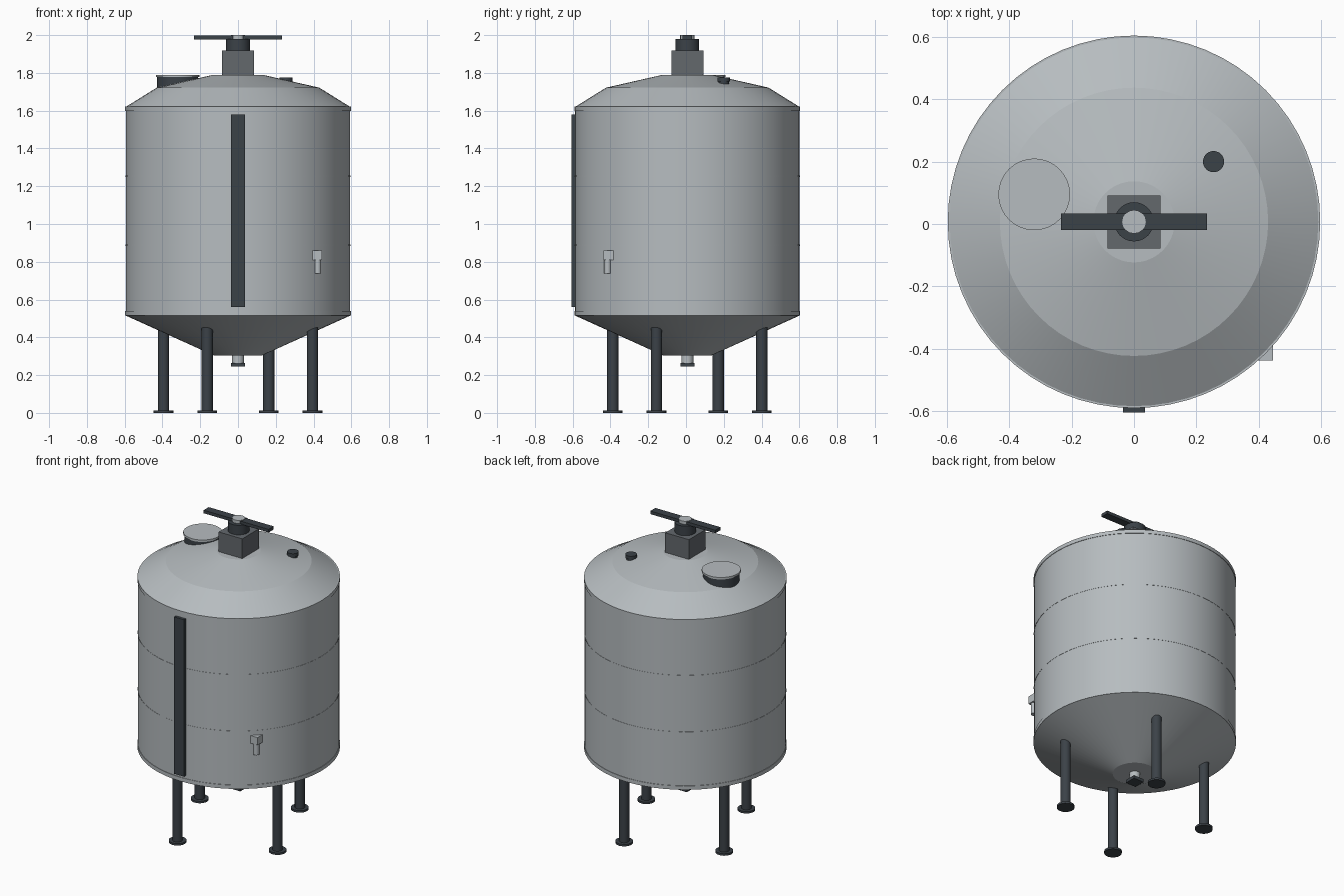
import bpy, bmesh, math

if "Cube" in bpy.data.objects:
    bpy.data.objects.remove(bpy.data.objects["Cube"])

CY = 0.007  # tank axis sits slightly back because the front strip protrudes


def material(name, rgb):
    m = bpy.data.materials.new(name)
    m.diffuse_color = (*rgb, 1)
    m.use_nodes = True
    m.node_tree.nodes["Principled BSDF"].inputs["Base Color"].default_value = m.diffuse_color
    return m


STEEL = material("brushed steel", (0.47, 0.505, 0.525))
DARK = material("dark grey", (0.044, 0.054, 0.064))
GREY = material("mid grey", (0.125, 0.138, 0.152))


def finish(name, bm, mat, angle=None):
    bmesh.ops.recalc_face_normals(bm, faces=bm.faces)
    me = bpy.data.meshes.new(name)
    bm.to_mesh(me)
    bm.free()
    me.materials.append(mat)
    ob = bpy.data.objects.new(name, me)
    bpy.context.collection.objects.link(ob)
    if angle:
        bpy.ops.object.select_all(action='DESELECT')
        ob.select_set(True)
        bpy.context.view_layer.objects.active = ob
        bpy.ops.object.shade_smooth_by_angle(angle=math.radians(angle))
    return ob


def lathe(name, profile, mat, x=0, y=CY, seg=24, angle=35):
    """Revolve (radius, z) points about a vertical axis and cap both ends."""
    bm = bmesh.new()
    rings = []
    for r, z in profile:
        rings.append([bm.verts.new((x + r * math.cos(2 * math.pi * i / seg),
                                    y + r * math.sin(2 * math.pi * i / seg), z))
                      for i in range(seg)])
    for a, b in zip(rings, rings[1:]):
        for i in range(seg):
            j = (i + 1) % seg
            bm.faces.new((a[i], a[j], b[j], b[i]))
    bm.faces.new(rings[0])
    bm.faces.new(rings[-1])
    return finish(name, bm, mat, angle)


def cyl(name, r, z0, z1, mat, **kw):
    return lathe(name, [(r, z0), (r, z1)], mat, **kw)


def box(name, lo, hi, mat):
    bm = bmesh.new()
    bmesh.ops.create_cube(bm, size=1)
    for v in bm.verts:
        v.co = [(a + b) / 2 + c * (b - a) for a, b, c in zip(lo, hi, v.co)]
    return finish(name, bm, mat)


# Tank: bottom cone, cylindrical shell, two-slope roof
lathe("tank_shell", [(0.13, 0.305), (0.594, 0.515), (0.594, 1.62),
                     (0.43, 1.722), (0.13, 1.79)], STEEL, seg=64, angle=9)

# Rim bands and weld seams
for name, z0, z1, r in (("bottom_band", 0.515, 0.54, 0.597), ("top_band", 1.598, 1.622, 0.597),
                        ("lower_seam", 0.883, 0.891, 0.5955), ("upper_seam", 1.25, 1.258, 0.5955)):
    cyl(name, r, z0, z1, STEEL, seg=64, angle=9)

# Four legs with round feet, turned 22.5 degrees off the axes
for i in range(4):
    a = math.radians(-22.5 + 90 * i)
    x, y = 0.427 * math.cos(a), CY + 0.427 * math.sin(a)
    cyl(f"leg_{i + 1}", 0.03, 0.005, 0.47, DARK, x=x, y=y)
    cyl(f"foot_{i + 1}", 0.052, 0, 0.013, DARK, x=x, y=y)

# Dark level strip on the front
box("level_strip", (-0.036, -0.605, 0.56), (0.036, -0.575, 1.58), DARK)

# Sample valve at the front right
box("sample_valve_body", (0.395, -0.437, 0.81), (0.446, -0.385, 0.86), STEEL)
cyl("sample_valve_spout", 0.018, 0.738, 0.82, STEEL, x=0.422, y=-0.415, seg=16)

# Bottom outlet
cyl("outlet_pipe", 0.032, 0.255, 0.32, STEEL)
box("outlet_flange", (-0.037, CY - 0.037, 0.245), (0.037, CY + 0.037, 0.265), DARK)

# Stirrer drive: gearbox, motor, cross bar and hub
box("gearbox", (-0.085, CY - 0.085, 1.775), (0.085, CY + 0.085, 1.918), GREY)
cyl("motor", 0.063, 1.915, 1.98, DARK)
box("drive_bar", (-0.234, CY - 0.026, 1.977), (0.234, CY + 0.026, 1.997), DARK)
cyl("drive_hub", 0.038, 1.97, 2.0, STEEL, seg=16)

# Manhole with lid on the roof
cyl("manhole_collar", 0.109, 1.70, 1.779, DARK, x=-0.32, y=0.095, seg=32)
cyl("manhole_lid", 0.115, 1.777, 1.79, STEEL, x=-0.32, y=0.095, seg=32)

# Small roof port
cyl("port_neck", 0.027, 1.72, 1.765, DARK, x=0.255, y=0.2)
cyl("port_cap", 0.034, 1.755, 1.776, DARK, x=0.255, y=0.2)
